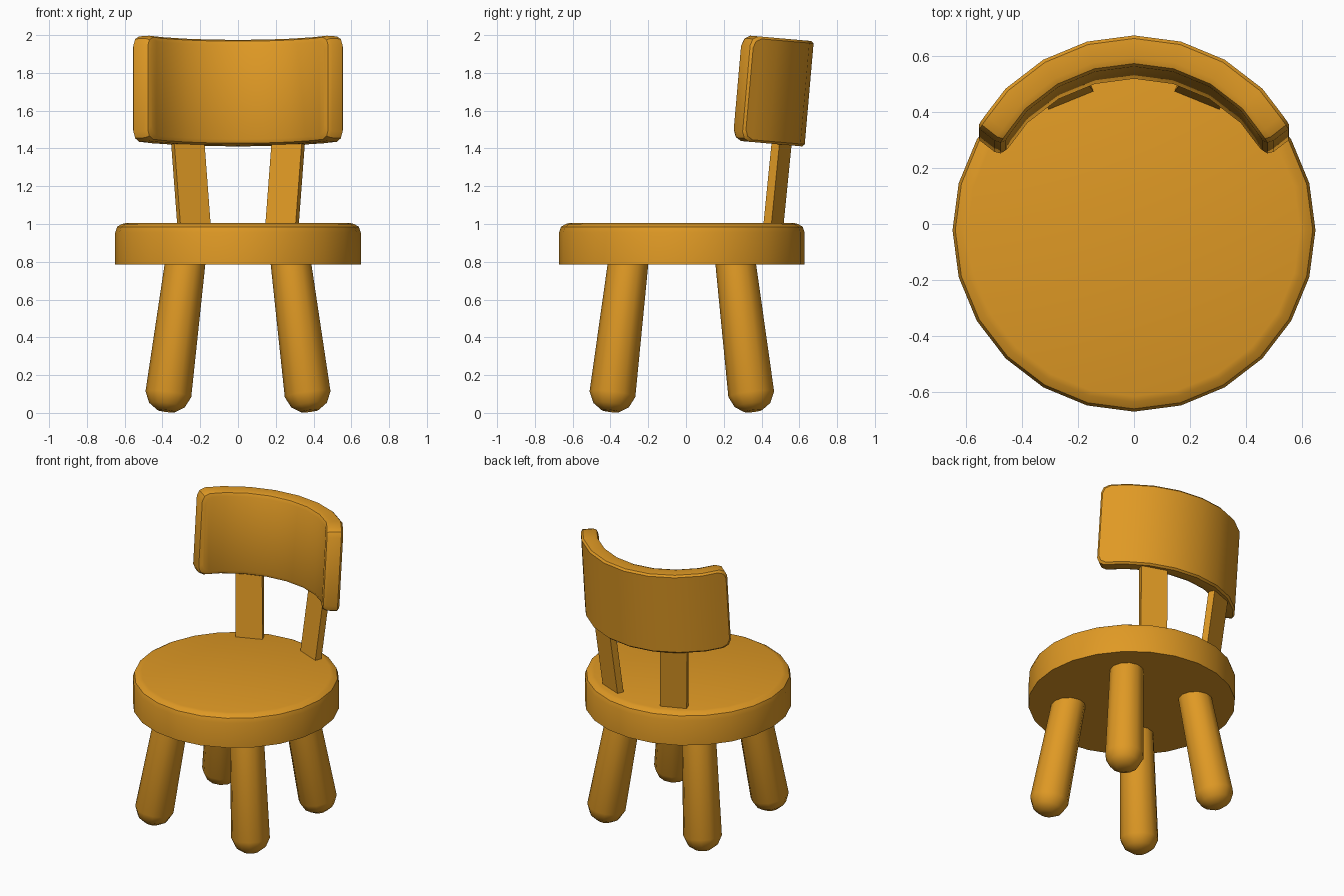
import bpy, bmesh, math
from mathutils import Vector

if "Cube" in bpy.data.objects:
    bpy.data.objects.remove(bpy.data.objects["Cube"])

CY = -0.022  # seat centre in y

wood = bpy.data.materials.new("orange wood")
wood.diffuse_color = (0.74, 0.32, 0.018, 1)
wood.use_nodes = True
wood.node_tree.nodes["Principled BSDF"].inputs["Base Color"].default_value = wood.diffuse_color


def finish(name, bm, angle=35):
    bmesh.ops.recalc_face_normals(bm, faces=bm.faces[:])
    me = bpy.data.meshes.new(name)
    bm.to_mesh(me)
    bm.free()
    me.materials.append(wood)
    ob = bpy.data.objects.new(name, me)
    bpy.context.collection.objects.link(ob)
    bpy.ops.object.select_all(action='DESELECT')
    ob.select_set(True)
    bpy.context.view_layer.objects.active = ob
    bpy.ops.object.shade_smooth_by_angle(angle=math.radians(angle))
    return ob


def bridge(bm, loops):
    n = len(loops[0])
    for a, b in zip(loops, loops[1:]):
        for i in range(n):
            j = (i + 1) % n
            bm.faces.new((a[i], a[j], b[j], b[i]))


def lathe(name, start, end, rings, sides, angle=35):
    """Solid of revolution: rings are (distance along axis, radius)."""
    start, end = Vector(start), Vector(end)
    axis = (end - start).normalized()
    q = Vector((0, 0, 1)).rotation_difference(axis)
    bm = bmesh.new()
    loops = []
    for d, r in rings:
        pts = [(2 * math.pi * i / sides) for i in range(sides)]
        loops.append([bm.verts.new(start + q @ Vector((r * math.cos(t), r * math.sin(t), d)))
                      for t in pts])
    bridge(bm, loops)
    bm.faces.new(loops[0])
    bm.faces.new(loops[-1])
    return finish(name, bm, angle)


# Seat: round disc with softened top rim
lathe("seat", (0, CY, 0.785), (0, CY, 1.005),
      [(0, 0.65), (0.17, 0.65), (0.2, 0.64), (0.215, 0.615), (0.22, 0.595)], 24, 40)

# Four splayed legs with rounded feet
for sx, side in ((-1, "left"), (1, "right")):
    for sy, end in ((-1, "front"), (1, "back")):
        lo = Vector((sx * 0.38, CY + sy * 0.378, 0.010))
        hi = Vector((sx * 0.275, CY + sy * 0.28, 0.83))
        lathe(f"{end}_{side}_leg", lo, hi,
              [(0, 0.048), (0.032, 0.095), (0.09, 0.122), ((hi - lo).length, 0.106)], 12, 50)

# Two slats leaning back between seat and backrest
for sx, side in ((-1, "left"), (1, "right")):
    bm = bmesh.new()
    base = [(0.145, 0.475), (0.305, 0.41), (0.322, 0.452), (0.162, 0.517)]
    loops = []
    for z in (0.98, 1.48):
        k = z - 1.0
        loops.append([bm.verts.new((sx * (x + 0.075 * k), y + 0.1 * k, z)) for x, y in base])
    bridge(bm, loops)
    bm.faces.new(loops[0])
    bm.faces.new(loops[1])
    finish(f"{side}_slat", bm)

# Backrest: curved panel with rounded corners, leaning back
R, T, H = 0.65, 0.11, 0.56
TILT = math.radians(5)


def direction(deg):
    return Vector((math.cos(math.radians(deg)), math.sin(math.radians(deg))))


outer = [direction(30 + 15 * i) * R for i in range(9)]
inner = [direction(30 + 15 * i) * (R - T) for i in range(9)]
inner[0] = outer[0] - direction(37.5) * T
inner[8] = outer[8] - direction(142.5) * T


def arc_point(k, depth):
    i = min(int(k), 7)
    f, d = k - i, depth / T
    return outer[i].lerp(outer[i + 1], f).lerp(inner[i].lerp(inner[i + 1], f), d)


def panel_loop(bm, depth, inset):
    s = inset / 0.17
    start = [(s, 0.05), (s + 0.09, 0.016), (s + 0.3, 0)]
    cols = start + [(k, 0) for k in range(1, 8)] + [(8 - k, c) for k, c in reversed(start)]

    def vert(k, z):
        p = arc_point(k, depth)
        y = p.y + 0.002
        return bm.verts.new((p.x, y + z * math.sin(TILT),
                             1.702 + z * math.cos(TILT) - (y - 0.5) * math.sin(TILT)))
    low = [vert(k, -H / 2 + inset + c) for k, c in cols]
    high = [vert(k, H / 2 - inset - c) for k, c in cols]
    return low, high


bm = bmesh.new()
layers = [panel_loop(bm, d, i) for d, i in
          ((0, 0.012), (0.012, 0), (0.08, 0), (0.101, 0.009), (T, 0.03))]
bridge(bm, [low + high[::-1] for low, high in layers])
for low, high in (layers[0], layers[-1]):
    for i in range(len(low) - 1):
        bm.faces.new((low[i], low[i + 1], high[i + 1], high[i]))
finish("backrest", bm)
